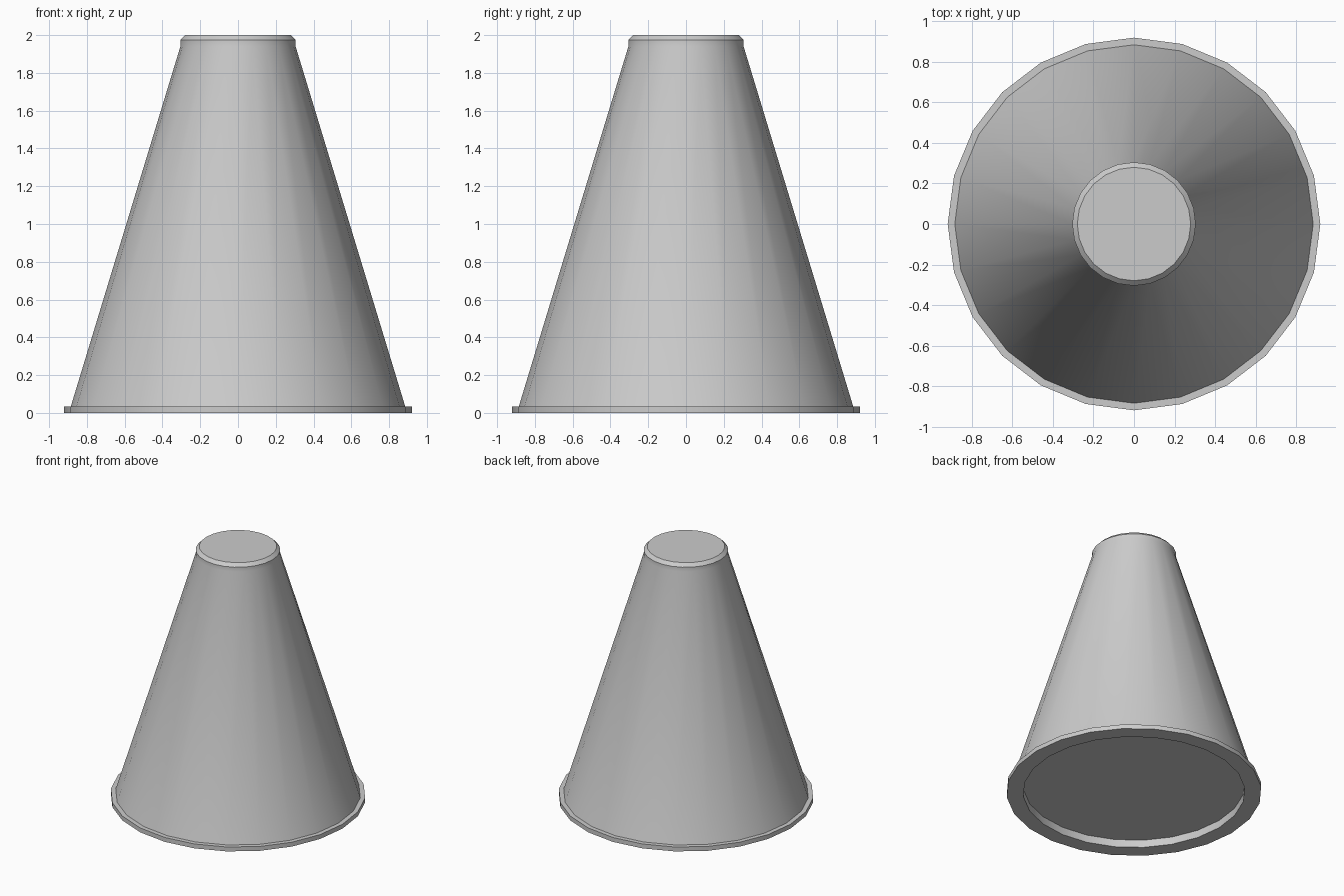
import bpy, bmesh, math

if "Cube" in bpy.data.objects:
    bpy.data.objects.remove(bpy.data.objects["Cube"])

SIDES = 24


def lathe(name, profile):
    """Revolve (radius, z) points about z; both ends are capped."""
    bm = bmesh.new()
    rings = []
    for r, z in profile:
        rings.append([bm.verts.new((r * math.cos(2 * math.pi * i / SIDES),
                                    r * math.sin(2 * math.pi * i / SIDES), z))
                      for i in range(SIDES)])
    for a, b in zip(rings, rings[1:]):
        for i in range(SIDES):
            j = (i + 1) % SIDES
            bm.faces.new((a[i], a[j], b[j], b[i]))
    bm.faces.new(rings[0][::-1])
    bm.faces.new(rings[-1])
    bmesh.ops.recalc_face_normals(bm, faces=bm.faces)
    mesh = bpy.data.meshes.new(name)
    bm.to_mesh(mesh)
    bm.free()
    obj = bpy.data.objects.new(name, mesh)
    bpy.context.collection.objects.link(obj)
    bpy.context.view_layer.objects.active = obj
    obj.select_set(True)
    bpy.ops.object.shade_smooth_by_angle(angle=math.radians(30))
    obj.select_set(False)
    return obj


# Tapered body: recessed underside, base flange, cone wall, chamfered top
lathe("tapered_cone", [
    (0.80, 0.06), (0.80, 0.0),       # underside recess
    (0.92, 0.0), (0.92, 0.035),      # base flange
    (0.885, 0.035), (0.305, 1.94),   # cone wall
    (0.305, 1.975), (0.28, 2.0),     # top collar and chamfer
])
